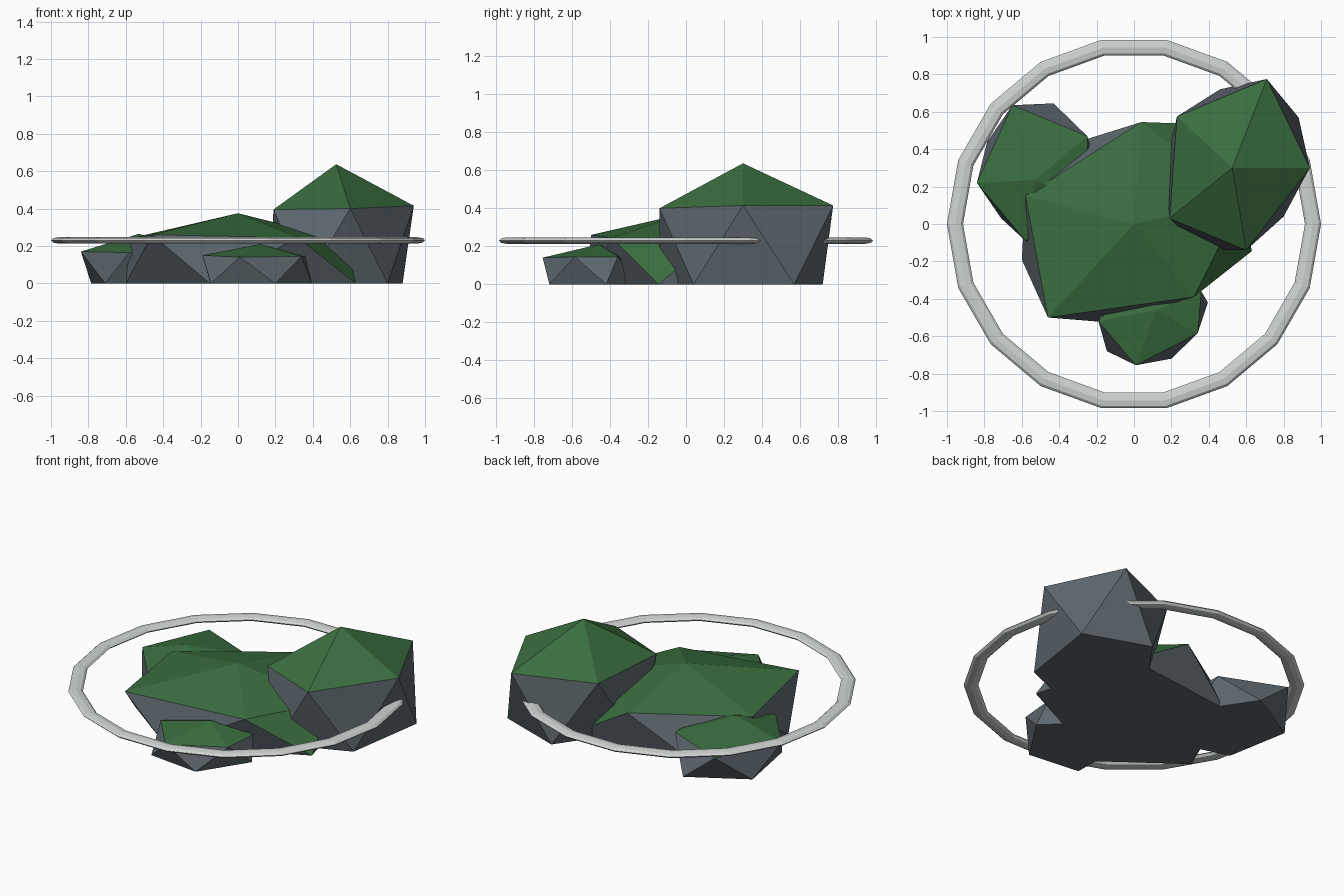
import bpy, bmesh, math

if "Cube" in bpy.data.objects:
    bpy.data.objects.remove(bpy.data.objects["Cube"])


def material(name, rgb):
    m = bpy.data.materials.new(name)
    m.diffuse_color = (*rgb, 1)
    m.use_nodes = True
    m.node_tree.nodes["Principled BSDF"].inputs["Base Color"].default_value = m.diffuse_color
    return m


STONE = material("slate grey", (0.11, 0.138, 0.158))
MOSS = material("moss green", (0.042, 0.155, 0.05))
FOAM = material("pale foam", (0.62, 0.66, 0.65))


def add_object(name, bm, mats):
    me = bpy.data.meshes.new(name)
    bm.to_mesh(me)
    bm.free()
    for m in mats:
        me.materials.append(m)
    ob = bpy.data.objects.new(name, me)
    bpy.context.collection.objects.link(ob)
    return ob


def rock(name, peak, upper, lower):
    """Twenty-sided boulder with a flat base; lower[i] sits between upper[i] and upper[i+1]."""
    bm = bmesh.new()
    top = bm.verts.new(peak)
    up = [bm.verts.new(p) for p in upper]
    low = [bm.verts.new((x, y, 0)) for x, y in lower]
    for i in range(5):
        j = (i + 1) % 5
        bm.faces.new((top, up[i], up[j]))
        bm.faces.new((up[i], low[i], up[j]))
        bm.faces.new((up[j], low[i], low[j]))
    bm.faces.new(low[::-1])
    bmesh.ops.recalc_face_normals(bm, faces=bm.faces)
    # moss grows on the faces that look upwards
    for f in bm.faces:
        f.material_index = 1 if f.normal.z > 0.5 else 0
    return add_object(name, bm, (STONE, MOSS))


# Boulders, points running anticlockwise
rock("main_rock", (0, 0, 0.375),
     [(0.58, 0.13, 0.23), (0.04, 0.545, 0.25), (-0.58, 0.15, 0.24),
      (-0.46, -0.50, 0.26), (0.32, -0.39, 0.245)],
     [(0.46, 0.53), (-0.33, 0.43), (-0.60, -0.19), (-0.15, -0.525), (0.63, -0.145)])
rock("tall_rock", (0.525, 0.30, 0.637),
     [(0.94, 0.30, 0.415), (0.71, 0.775, 0.415), (0.23, 0.575, 0.40),
      (0.19, 0.03, 0.395), (0.60, -0.14, 0.40)],
     [(0.88, 0.57), (0.46, 0.72), (0.165, 0.30), (0.36, -0.14), (0.80, 0.04)])
rock("left_rock", (-0.53, 0.235, 0.265),
     [(-0.25, 0.47, 0.175), (-0.65, 0.635, 0.175), (-0.84, 0.22, 0.17),
      (-0.58, -0.09, 0.165), (-0.24, 0.10, 0.17)],
     [(-0.43, 0.645), (-0.785, 0.44), (-0.71, 0.03), (-0.37, -0.07), (-0.2, 0.30)])
rock("front_rock", (0.12, -0.46, 0.21),
     [(0.36, -0.36, 0.145), (0.03, -0.27, 0.15), (-0.19, -0.52, 0.15),
      (0.01, -0.755, 0.14), (0.34, -0.585, 0.145)],
     [(0.20, -0.24), (-0.15, -0.38), (-0.145, -0.68), (0.20, -0.72), (0.395, -0.42)])

# Flattened foam ring around the rocks
SIDES, SECTION = 18, 8
bm = bmesh.new()
loops = []
for i in range(SIDES):
    a = math.tau * i / SIDES
    loop = []
    for k in range(SECTION):
        b = math.tau * k / SECTION
        r = 0.957 + 0.043 * math.cos(b)
        loop.append(bm.verts.new((r * math.cos(a), r * math.sin(a), 0.23 + 0.017 * math.sin(b))))
    loops.append(loop)
for i in range(SIDES):
    p, q = loops[i], loops[(i + 1) % SIDES]
    for k in range(SECTION):
        n = (k + 1) % SECTION
        bm.faces.new((p[k], q[k], q[n], p[n]))
bmesh.ops.recalc_face_normals(bm, faces=bm.faces)
add_object("foam_ring", bm, (FOAM,))
